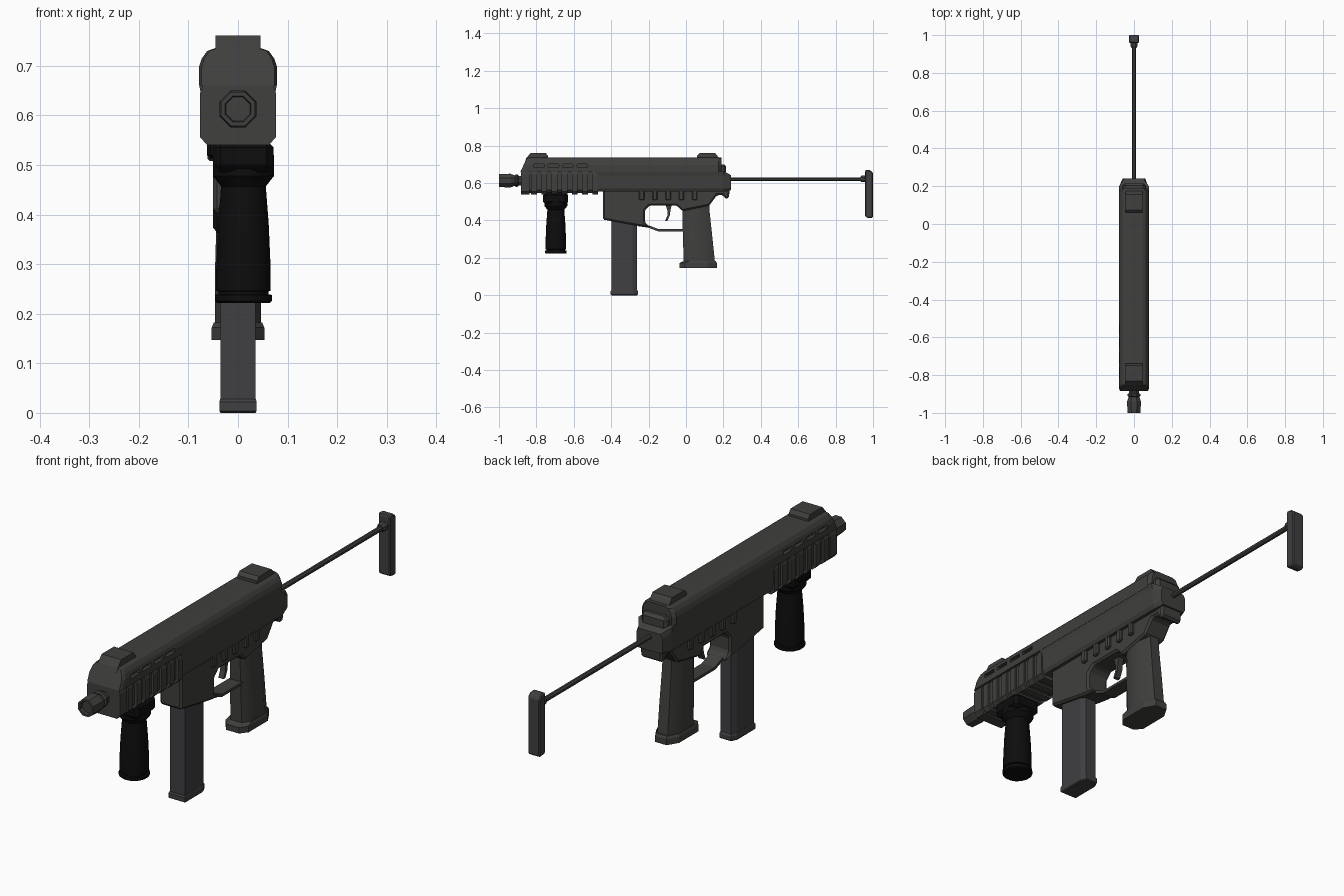
import bpy, bmesh, math
from mathutils import Vector

if "Cube" in bpy.data.objects:
    bpy.data.objects.remove(bpy.data.objects["Cube"])


def material(name, v):
    m = bpy.data.materials.new(name)
    m.diffuse_color = (*v, 1)
    m.use_nodes = True
    m.node_tree.nodes["Principled BSDF"].inputs["Base Color"].default_value = m.diffuse_color
    return m


BODY = material("dark_grey", (0.05, 0.05, 0.047))
COOL = material("cool_grey", (0.05, 0.05, 0.054))
BLACK = material("black", (0.004, 0.004, 0.004))


def finish(name, bm, mat, bevel=0, smooth=0):
    bmesh.ops.recalc_face_normals(bm, faces=bm.faces)
    me = bpy.data.meshes.new(name)
    bm.to_mesh(me)
    bm.free()
    ob = bpy.data.objects.new(name, me)
    bpy.context.collection.objects.link(ob)
    me.materials.append(mat)
    if bevel:
        mod = ob.modifiers.new("bevel", 'BEVEL')
        mod.width, mod.segments = bevel, 1
        mod.limit_method, mod.angle_limit = 'ANGLE', math.radians(40)
    if smooth:
        bpy.context.view_layer.objects.active = ob
        ob.select_set(True)
        bpy.ops.object.shade_smooth_by_angle(angle=math.radians(smooth))
        ob.select_set(False)
    return ob


def add_loft(bm, rings):
    rows = [[bm.verts.new(p) for p in r] for r in rings]
    n = len(rows[0])
    for a, b in zip(rows, rows[1:]):
        for i in range(n):
            j = (i + 1) % n
            bm.faces.new((a[i], a[j], b[j], b[i]))
    bm.faces.new(rows[0])
    bm.faces.new(rows[-1])


def loft(name, rings, mat=BODY, bevel=0, smooth=0):
    bm = bmesh.new()
    add_loft(bm, rings)
    return finish(name, bm, mat, bevel, smooth)


def side_profile(name, pts, w, mat=BODY, bevel=0):
    """Extrude a (y, z) outline across x from -w to w."""
    return loft(name, [[(s * w, y, z) for y, z in pts] for s in (-1, 1)], mat, bevel)


def mirrored(half):
    """Complete a half outline of (x, other) points over x = 0."""
    return half + [(-x, v) for x, v in reversed(half)]


def box_ring(x0, x1, y0, y1, z):
    return [(x0, y0, z), (x1, y0, z), (x1, y1, z), (x0, y1, z)]


def boxes(name, spans, mat=BODY, bevel=0):
    bm = bmesh.new()
    for x0, x1, y0, y1, z0, z1 in spans:
        add_loft(bm, [box_ring(x0, x1, y0, y1, z) for z in (z0, z1)])
    return finish(name, bm, mat, bevel)


def turned(name, pts, place, sides, mat=BODY, smooth=0):
    """Stack of circles: (radius, distance), placed by a function."""
    rings = []
    for r, d in pts:
        ang = [2 * math.pi * (i + .5) / sides for i in range(sides)]
        rings.append([place(r * math.cos(a), r * math.sin(a), d) for a in ang])
    return loft(name, rings, mat, 0, smooth)


# Upper cover with sloped front
sec = mirrored([(.079, .66), (.079, .697), (.073, .715), (.062, .73), (.045, .736)])
front = [(x * .93, -.885 + (z - .66) * .45, z) for x, z in sec]
front2 = [(x, -.872 + (z - .66) * .45, z) for x, z in sec]
rear = [(x, .175, z) for x, z in sec]
rear2 = [(x * .84, .19, z) for x, z in sec]
cover = loft("upper_cover", [front, front2, rear, rear2])

# Slots along both sides of the cover
slots = []
for i in range(4):
    y = -.815 + i * .077
    for s in (-1, 1):
        a, b = sorted((s * .064, s * .1))
        slots.append((a, b, y, y + .058, .686, .702))
cutter = boxes("slot_cutter", slots)
cutter.hide_render = True
cutter.hide_viewport = False
cutter.display_type = 'WIRE'
mod = cover.modifiers.new("slots", 'BOOLEAN')
mod.operation, mod.object = 'DIFFERENCE', cutter
dg = bpy.context.evaluated_depsgraph_get()
cut_mesh = bpy.data.meshes.new_from_object(cover.evaluated_get(dg))
cover.modifiers.clear()
cover.data = cut_mesh
bpy.data.objects.remove(cutter)

# Front and rear sights
side_profile("front_sight", [(-.86, .72), (-.853, .735), (-.83, .761), (-.75, .761),
                             (-.738, .745), (-.738, .72)], .045)
side_profile("rear_sight", [(.06, .72), (.06, .748), (.075, .761), (.155, .761),
                            (.168, .745), (.185, .72)], .045)

# Receiver with tapered back end
sec = mirrored([(.063, .555), (.071, .57), (.074, .64), (.079, .665)])
end = mirrored([(.05, .562), (.06, .575), (.06, .625), (.05, .642)])
loft("receiver", [[(x, -.48, z) for x, z in sec], [(x, .2, z) for x, z in sec],
                  [(x, .24, z) for x, z in end]])
boxes("rear_cover_block", [(-.06, .06, .17, .215, .64, .70)], bevel=.012)

# Handguard core and ribs
sec = mirrored([(.055, .548), (.067, .562), (.067, .662)])
loft("handguard", [[(x, y, z) for x, z in sec] for y in (-.875, -.47)])
bm = bmesh.new()
rib = mirrored([(.062, .54), (.0765, .556), (.0765, .645), (.07, .663)])
for i in range(8):
    y = -.882 + i * .0544
    w = .045 if i == 0 else .031
    add_loft(bm, [[(x, v, z) for x, z in rib] for v in (y, y + w)])
finish("handguard_ribs", bm, BODY)

# Muzzle, octagonal with a recessed bore
turned("muzzle", [(.028, -.87), (.028, -.895), (.036, -.9), (.036, -.91), (.03, -.915),
                  (.034, -.925), (.04, -.94), (.037, -1), (.028, -1), (.026, -.985)],
       lambda a, b, d: (a, d, .613 + b), 8)

# Magazine well and trigger frame
side_profile("frame", [(-.445, .565), (-.445, .405), (-.26, .372), (-.19, .362), (-.22, .39),
                       (-.22, .455), (-.195, .48), (-.05, .48), (-.02, .45), (.125, .48),
                       (.165, .535), (.2, .535), (.205, .518), (.228, .518), (.235, .57)],
             .05, BODY, .008)
# Side ribs of the frame
boxes("frame_ribs", [(-.062, .062, y, y + .028, .508, .56)
                     for y in [-.25 + .0705 * i for i in range(5)]], bevel=.005)

# Magazine and base
mag = mirrored([(.035, -.397), (.035, -.285), (.024, -.262)])
loft("magazine", [[(x, y, z) for x, y in mag] for z in (.02, .42)], COOL)
loft("magazine_base", [[(x * s, -.327 + (y + .327) * s, z) for x, y in mag]
                       for s, z in ((1.0, 0), (1.08, .004), (1.08, .022), (1.02, .028))], COOL)

# Pistol grip, rounded-off section
def grip_ring(y0, y1, w, z):
    half = [(w * .55, y0), (w, y0 + .03), (w, y1 - .045), (w * .5, y1)]
    return [(x, y, z) for x, y in mirrored(half)]


loft("grip", [grip_ring(-.012, .156, .047, .165), grip_ring(-.016, .142, .046, .3),
              grip_ring(-.02, .127, .042, .44), grip_ring(-.02, .122, .042, .52)], BODY, 0, 50)
loft("grip_base", [grip_ring(-.036, .165, .053, .147), grip_ring(-.036, .165, .053, .172),
                   grip_ring(-.014, .16, .049, .182)], BODY)

# Trigger and guard
side_profile("trigger", [(-.112, .49), (-.098, .45), (-.1, .425), (-.112, .397), (-.1, .398),
                         (-.086, .428), (-.083, .455), (-.075, .49)], .012)
side_profile("trigger_guard", [(-.26, .385), (-.195, .372), (-.145, .353), (0, .353), (0, .342),
                               (-.15, .342), (-.2, .361), (-.26, .37)], .03)

# Front hand grip and its mount
at = lambda a, b, d: (.011 + a, -.696 + b, d)
turned("front_grip", [(.054, .222), (.059, .226), (.059, .238), (.051, .239), (.051, .245),
                      (.056, .246), (.056, .29), (.052, .38), (.046, .457), (.063, .478),
                      (.063, .52)], at, 16, BLACK, 35)
boxes("front_grip_mount", [(-.05, .072, -.765, -.632, .485, .55)], BLACK, .015)
boxes("front_grip_clamp", [(-.063, -.03, -.73, -.66, .512, .55)], BLACK, .008)

# Stock rod, joint and butt plate
turned("stock_rod", [(.011, .22), (.011, .96)], lambda a, b, d: (a, d, .62 + b), 8)
turned("stock_joint", [(.014, .932), (.019, .94), (.019, .965)],
       lambda a, b, d: (a, d, .622 + b), 8)
side_profile("butt_plate", [(.958, .425), (.964, .415), (.994, .412), (1, .42), (1, .655),
                            (.985, .668), (.964, .672), (.958, .665)], .027, COOL, .006)
